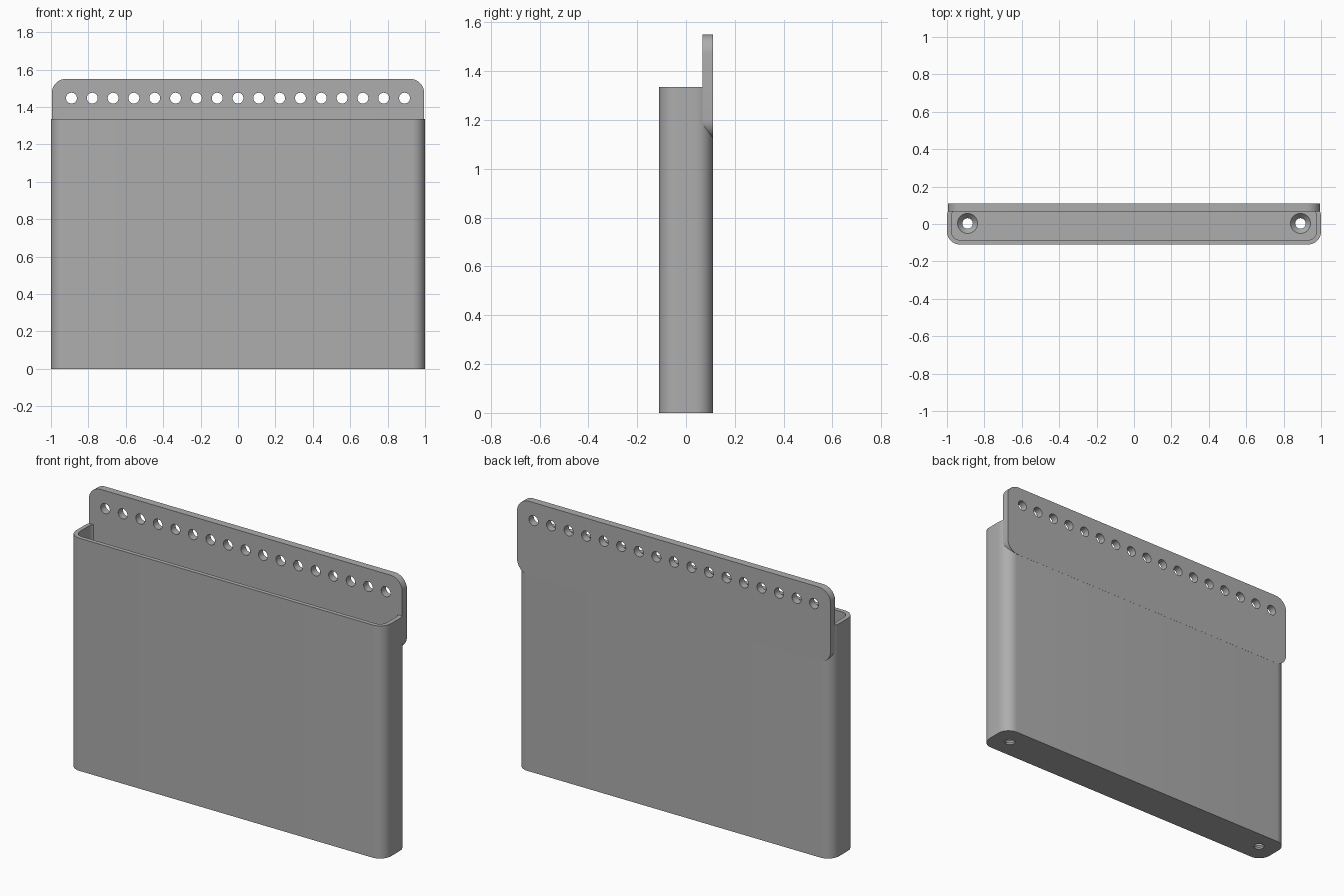
import bpy, bmesh, math
from mathutils import Matrix, Vector

cube = bpy.data.objects.get("Cube")
if cube:
    bpy.data.objects.remove(cube, do_unlink=True)

grey = bpy.data.materials.new("mid grey")
grey.use_nodes = True
COLOUR = (0.42, 0.42, 0.42, 1)
grey.diffuse_color = COLOUR
grey.node_tree.nodes["Principled BSDF"].inputs["Base Color"].default_value = COLOUR

WIDTH, DEPTH, HEIGHT = 2.0, 0.22, 1.335
WALL, FLOOR, RADIUS = 0.024, 0.04, 0.07
UPRIGHT = Matrix.Rotation(math.pi / 2, 4, "X")


def rounded_block(bm, w, h, r, low, high, place=Matrix()):
    """Rounded rectangle in XY, extruded from low to high, then placed."""
    steps = 10
    verts = []
    for i, (sx, sy) in enumerate([(1, 1), (-1, 1), (-1, -1), (1, -1)]):
        for k in range(steps + 1):
            a = (i + k / steps) * math.pi / 2
            p = Vector((sx * (w / 2 - r) + r * math.cos(a),
                        sy * (h / 2 - r) + r * math.sin(a), low))
            verts.append(bm.verts.new(place @ p))
    base = bm.faces.new(verts)
    top = bmesh.ops.extrude_face_region(bm, geom=[base])["geom"]
    shift = place.to_3x3() @ Vector((0, 0, high - low))
    bmesh.ops.translate(bm, vec=shift,
                        verts=[g for g in top if isinstance(g, bmesh.types.BMVert)])


def cone(bm, r1, r2, depth, place):
    bmesh.ops.create_cone(bm, cap_ends=True, segments=32, radius1=r1,
                          radius2=r2, depth=depth, matrix=place)


def make_object(name, bm):
    bmesh.ops.recalc_face_normals(bm, faces=bm.faces)
    mesh = bpy.data.meshes.new(name)
    bm.to_mesh(mesh)
    bm.free()
    mesh.materials.append(grey)
    obj = bpy.data.objects.new(name, mesh)
    bpy.context.collection.objects.link(obj)
    return obj


def cut(obj, bm):
    """Subtract a cutter mesh and discard it."""
    cutter = make_object("cutter", bm)
    cutter.hide_render = True
    mod = obj.modifiers.new("cut", "BOOLEAN")
    mod.operation, mod.solver, mod.object = "DIFFERENCE", "EXACT", cutter
    bpy.ops.object.select_all(action="DESELECT")
    bpy.context.view_layer.objects.active = obj
    obj.select_set(True)
    bpy.ops.object.modifier_apply(modifier=mod.name)
    bpy.data.objects.remove(cutter, do_unlink=True)


# Open-topped slim bin
bm = bmesh.new()
rounded_block(bm, WIDTH, DEPTH, RADIUS, 0, HEIGHT)
bin_body = make_object("bin_body", bm)
bm = bmesh.new()
rounded_block(bm, WIDTH - 2 * WALL, DEPTH - 2 * WALL, RADIUS - WALL, FLOOR, HEIGHT + 0.1)
cut(bin_body, bm)

# Countersunk drain holes at both ends of the floor
for x in (-0.89, 0.89):
    bm = bmesh.new()
    cone(bm, 0.028, 0.028, 0.2, Matrix.Translation((x, 0.003, 0)))
    cut(bin_body, bm)
    bm = bmesh.new()
    cone(bm, 0.028, 0.054, 0.03, Matrix.Translation((x, 0.003, FLOOR - 0.0145)))
    cut(bin_body, bm)

# Rounded mounting plate behind the rim, with a row of holes
LOW, HIGH = 1.125, 1.55
bm = bmesh.new()
rounded_block(bm, 1.99, HIGH - LOW, 0.075, -0.1105, -0.068,
              Matrix.Translation((0, 0, (LOW + HIGH) / 2)) @ UPRIGHT)
mounting_plate = make_object("mounting_plate", bm)
bm = bmesh.new()
for i in range(17):
    x = (i - 8) * 0.1113
    cone(bm, 0.029, 0.029, 0.2, Matrix.Translation((x, 0.09, 1.447)) @ UPRIGHT)
cut(mounting_plate, bm)

# Smooth curved walls, keep sharp rims
for obj in (bin_body, mounting_plate):
    bpy.ops.object.select_all(action="DESELECT")
    bpy.context.view_layer.objects.active = obj
    obj.select_set(True)
    bpy.ops.object.shade_smooth_by_angle(angle=math.radians(30))
